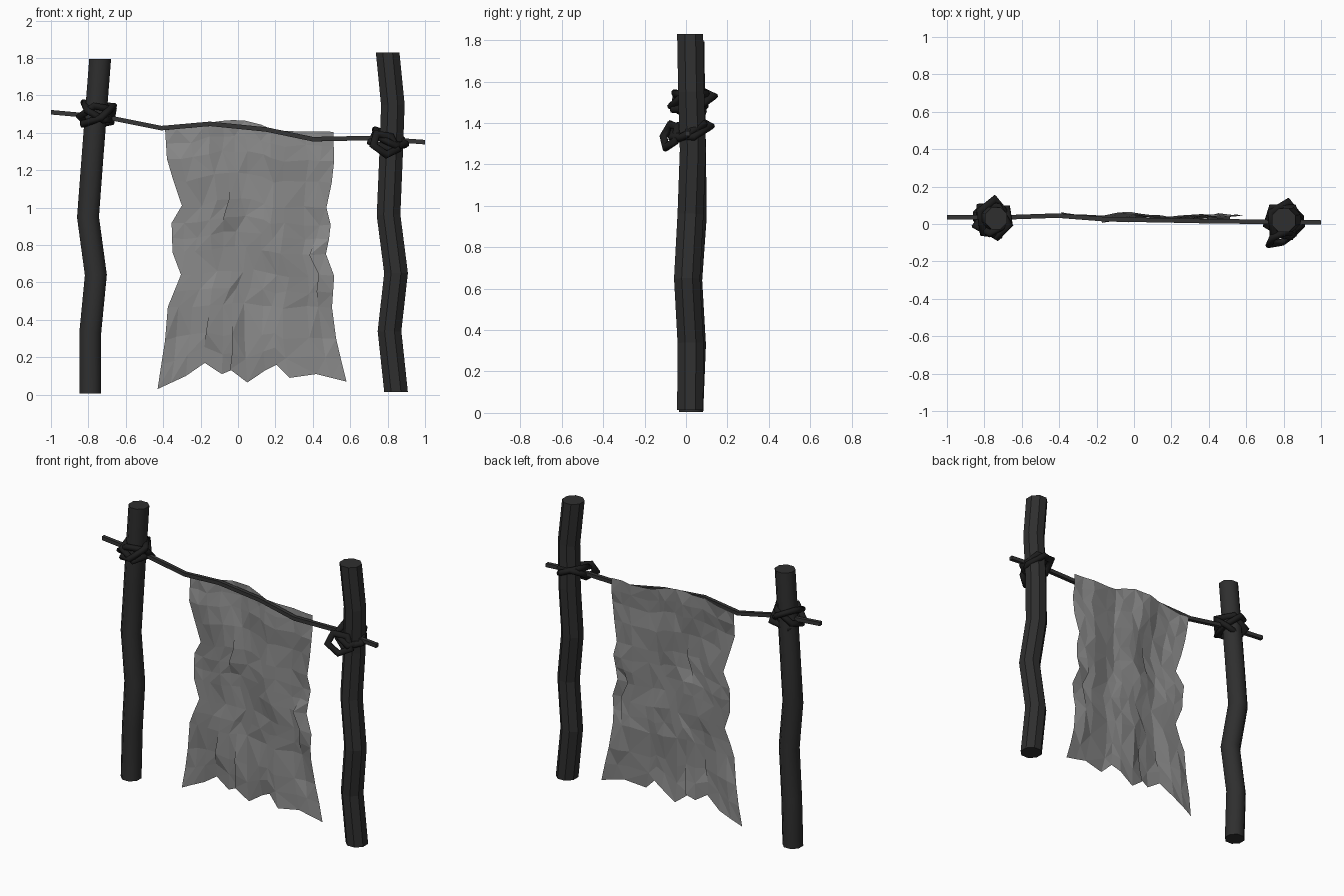
import bpy, bmesh, math, random
from mathutils import Vector, Euler

if "Cube" in bpy.data.objects:
    bpy.data.objects.remove(bpy.data.objects["Cube"])

random.seed(4)


def material(name, v):
    m = bpy.data.materials.new(name)
    m.diffuse_color = (v, v, v, 1)
    m.use_nodes = True
    m.node_tree.nodes["Principled BSDF"].inputs["Base Color"].default_value = m.diffuse_color
    return m


WOOD = material("dark_wood", 0.028)
RAIL = material("rail_wood", 0.035)
ROPE = material("dark_rope", 0.012)
CLOTH = material("grey_cloth", 0.25)


def finish(name, bm, mat, smooth_sides=False):
    for f in bm.faces:
        f.smooth = smooth_sides and len(f.verts) == 4
    me = bpy.data.meshes.new(name)
    bm.to_mesh(me)
    bm.free()
    me.materials.append(mat)
    ob = bpy.data.objects.new(name, me)
    bpy.context.collection.objects.link(ob)
    return ob


def tube(bm, pts, radius, sides, ref, closed=False, flat_ends=None):
    """Sweep a polygon along a path, mitred in the plane facing ref."""
    pts = [Vector(p) for p in pts]
    n = len(pts)
    rings = []
    for i, p in enumerate(pts):
        a = pts[i - 1] if i or closed else p
        c = pts[(i + 1) % n] if i < n - 1 or closed else p
        d0 = (p - a).normalized() if a != p else (c - p).normalized()
        d1 = (c - p).normalized() if c != p else d0
        t = (d0 + d1).normalized()
        if flat_ends and i in (0, n - 1):
            t = Vector(flat_ends)
        u = Vector(ref).cross(t).normalized()
        w = t.cross(u)
        k = 1 / max(0.6, t.dot(d1))
        rings.append([bm.verts.new(p + radius * (u * k * math.cos(q) + w * math.sin(q)))
                      for q in (math.tau * (j + 0.5) / sides for j in range(sides))])
    for i in range(n if closed else n - 1):
        r, s = rings[i], rings[(i + 1) % n]
        for j in range(sides):
            k = (j + 1) % sides
            bm.faces.new((r[j], r[k], s[k], s[j]))
    if not closed:
        bm.faces.new(rings[0][::-1])
        bm.faces.new(rings[-1])


# Crooked posts
posts = {
    "left_post": ([(-.79, .025, .005), (-.79, .038, .33), (-.76, .02, .64), (-.802, .042, .95),
                   (-.778, .038, 1.27), (-.737, .03, 1.795)], .063),
    "right_post": ([(.845, .02, .015), (.81, .022, .34), (.845, .005, .65), (.805, .022, .96),
                    (.818, .033, 1.27), (.828, .025, 1.55), (.80, .02, 1.83)], .068)}
for name, (path, r) in posts.items():
    bm = bmesh.new()
    tube(bm, path, r, 8, (0, 1, 0), flat_ends=(0, 0, 1))
    finish(name, bm, WOOD, name == "left_post")

# Bent cross rail
rail_pts = [(-1, .035, 1.51), (-.7, .035, 1.483), (-.41, .045, 1.425), (-.15, .025, 1.448),
            (.15, .02, 1.418), (.4, .015, 1.366), (.7, .012, 1.372), (1, .008, 1.35)]
bm = bmesh.new()
tube(bm, rail_pts, .017, 4, (0, 1, 0), flat_ends=(1, 0, 0))
finish("cross_rail", bm, RAIL)

# Rope lashings: tilted angular loops (centre, radii, tilt, corners)
lashings = {
    "left_lashing": [((-.755, .03, 1.51), (.085, .105), (.35, .45, .3), 5),
                     ((-.755, .02, 1.50), (.09, .10), (-.35, -.5, 1.2), 5),
                     ((-.75, .02, 1.49), (.085, .10), (.2, .7, 2.2), 5)],
    "right_lashing": [((.805, .02, 1.37), (.09, .10), (.3, .4, .2), 5),
                      ((.80, .02, 1.36), (.09, .10), (.35, -.4, .9), 5),
                      ((.785, -.075, 1.34), (.075, .06), (1.15, .4, .3), 5)]}
for name, loops in lashings.items():
    bm = bmesh.new()
    for c, (rx, ry), tilt, n in loops:
        rot = Euler(tilt).to_matrix()
        ring = [Vector(c) + rot @ Vector((rx * math.cos(math.tau * i / n),
                                          ry * math.sin(math.tau * i / n), 0)) for i in range(n)]
        tube(bm, ring, .019, 8, rot @ Vector((0, 0, 1)), closed=True)
    finish(name, bm, ROPE, True)


# Ragged cloth: outline given by four edge profiles
def lerp(table, t):
    for (a, va), (b, vb) in zip(table, table[1:]):
        if t <= b:
            return va + (vb - va) * (t - a) / (b - a)
    return table[-1][1]


left = [(0, -.43), (.16, -.39), (.28, -.375), (.41, -.305), (.50, -.35), (.62, -.355),
        (.69, -.30), (.79, -.345), (.88, -.38), (1, -.39)]
right = [(0, .58), (.14, .53), (.25, .50), (.42, .515), (.50, .47), (.61, .50),
         (.68, .47), (.84, .515), (1, .51)]
bottom = [(0, .03), (.15, .10), (.25, .17), (.34, .11), (.40, .135), (.475, .065), (.57, .13),
          (.63, .16), (.70, .09), (.84, .11), (1, .07)]
top = [(0, 1.42), (.1, 1.42), (.28, 1.46), (.43, 1.47), (.53, 1.46), (.63, 1.42),
       (.77, 1.40), (.88, 1.41), (1, 1.405)]
US = sorted([b[0] for b in bottom] + [.07, .92])
VS = sorted([t[0] for t in left] + [.08, .34, .56, .94])
# Tears: column, first row, last row
tears = [(4, 8, 9), (11, 4, 6), (5, 0, 2), (3, 2, 2)]

bm = bmesh.new()
verts, flaps = {}, {}
for j, v in enumerate(VS):
    for i, u in enumerate(US):
        edge = i in (0, len(US) - 1) or j in (0, len(VS) - 1)
        jit = 0 if edge else .01
        x = lerp(left, v) * (1 - u) + lerp(right, v) * u + random.uniform(-jit, jit)
        # the ragged hem only bends the lowest rows
        hem = lerp(bottom, u) * max(0, 1 - 4 * v) + .1 * min(1, 4 * v)
        z = hem * (1 - v) + lerp(top, u) * v + random.uniform(-jit, jit)
        fold = .010 * math.sin(u * 15 + 2 * v) + .007 * math.sin(v * 13 + u * 6)
        y = .035 + fold + random.uniform(-.006, .006)
        if v > .9:
            y += .012
        verts[i, j] = bm.verts.new((x, y, z))
        if any(c == i and a <= j <= b for c, a, b in tears):
            flaps[i, j] = bm.verts.new((x - .016, y - .014, z))
for j in range(len(VS) - 1):
    for i in range(len(US) - 1):
        a = flaps.get((i, j), verts[i, j])
        d = flaps.get((i, j + 1), verts[i, j + 1])
        b, c = verts[i + 1, j], verts[i + 1, j + 1]
        if (i * 7 + j * 3) % 5 < 3:
            bm.faces.new((a, b, c))
            bm.faces.new((a, c, d))
        else:
            bm.faces.new((a, b, d))
            bm.faces.new((b, c, d))
finish("hanging_cloth", bm, CLOTH)
